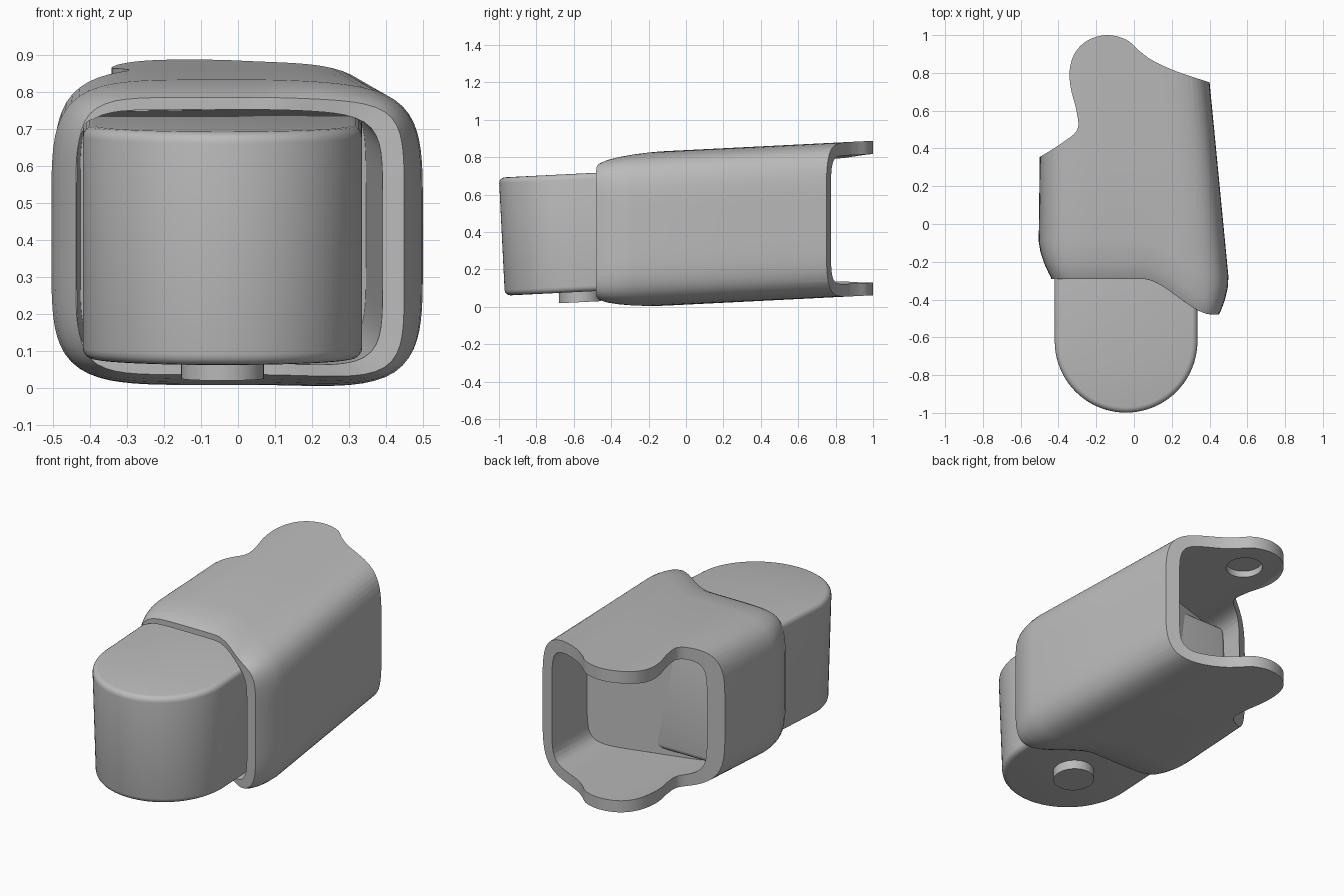
import bpy, bmesh, math
from mathutils import Vector

cube = bpy.data.objects.get("Cube")
if cube:
    bpy.data.objects.remove(cube, do_unlink=True)

grey = bpy.data.materials.new("plain grey")
grey.use_nodes = True
grey.diffuse_color = (0.5, 0.5, 0.5, 1)
grey.node_tree.nodes["Principled BSDF"].inputs["Base Color"].default_value = (0.5, 0.5, 0.5, 1)

SLOPE = 0.05   # the whole part climbs gently toward the back
SEGS = 128


def make(name, bm):
    bmesh.ops.recalc_face_normals(bm, faces=bm.faces)
    mesh = bpy.data.meshes.new(name)
    bm.to_mesh(mesh)
    bm.free()
    obj = bpy.data.objects.new(name, mesh)
    bpy.context.collection.objects.link(obj)
    mesh.materials.append(grey)
    return obj


def activate(obj):
    bpy.ops.object.select_all(action='DESELECT')
    obj.select_set(True)
    bpy.context.view_layer.objects.active = obj


def apply_modifier(obj, kind, **settings):
    mod = obj.modifiers.new(kind.lower(), kind)
    for key, value in settings.items():
        setattr(mod, key, value)
    activate(obj)
    bpy.ops.object.modifier_apply(modifier=mod.name)


def finish(obj, lean=0.0):
    for v in obj.data.vertices:
        y, z = v.co.y, v.co.z
        v.co.y = y + lean * (0.74 - z)
        v.co.z = z + SLOPE * y
    activate(obj)
    bpy.ops.object.shade_smooth_by_angle(angle=math.radians(35))


def prism(name, points, low, high):
    bm = bmesh.new()
    face = bm.faces.new([bm.verts.new((x, y, low)) for x, y in points])
    top = bmesh.ops.extrude_face_region(bm, geom=[face])["geom"]
    bmesh.ops.translate(bm, vec=(0, 0, high - low),
                        verts=[g for g in top if isinstance(g, bmesh.types.BMVert)])
    return make(name, bm)


def circle(cx, cy, r, n=48):
    return [(cx + r * math.cos(i * math.tau / n), cy + r * math.sin(i * math.tau / n))
            for i in range(n)]


def spline(points, steps=6):
    pts = [Vector(p) for p in points]
    pts = [pts[0]] + pts + [pts[-1]]
    out = []
    for a, b, c, d in zip(pts, pts[1:], pts[2:], pts[3:]):
        for i in range(steps):
            t = i / steps
            out.append((b * 2 + (c - a) * t + (a * 2 - b * 5 + c * 4 - d) * t * t
                        + (b * 3 - a - c * 3 + d) * t ** 3) / 2)
    return [tuple(p) for p in out + [pts[-1]]]


def front_lip(x):
    t = min(max((x - 0.04) / 0.38, 0), 1)
    return -0.29 - 0.19 * t * t * (3 - 2 * t)


def outer_bounds(y):
    return -0.505 + 0.016 * max(y, 0), 0.473 - 0.097 * y, 0.012, 0.838


def inner_bounds(y):
    return -0.43 + 0.03 * y, 0.365 - 0.055 * y, 0.08, 0.767


def ring(bm, bounds, power, y_at, inset_x=0.0, inset_z=0.0):
    """Rounded rectangular loop whose depth can vary with x."""
    verts = []
    for i in range(SEGS):
        a = (i + 0.5) * math.tau / SEGS
        c, s = math.cos(a), math.sin(a)
        r = (abs(c) ** power + abs(s) ** power) ** (-1 / power)
        x = 0.4 * c * r
        for _ in range(4):
            y = y_at(x)
            x0, x1, z0, z1 = bounds(y)
            x = (x0 + x1) / 2 + ((x1 - x0) / 2 - inset_x) * c * r
        verts.append(bm.verts.new((x, y, (z0 + z1) / 2 + ((z1 - z0) / 2 - inset_z) * s * r)))
    return verts


def bridge(bm, a, b):
    for i in range(SEGS):
        j = (i + 1) % SEGS
        bm.faces.new((a[i], a[j], b[j], b[i]))


def from_lip(d):
    back = 1.1
    t = min(max((d - 0.2) / 1.2, 0), 1)
    return lambda x: (front_lip(x) + d) * (1 - t) + back * t


# Hollow sleeve: tapered lip at the front, open at the back
bm = bmesh.new()
loops = []
for d, ix, iz in ((0, 0.07, 0.038), (0.03, 0.053, 0.025), (0.08, 0.03, 0.014),
                  (0.14, 0.01, 0.005), (0.2, 0, 0), (0.5, 0, 0), (0.9, 0, 0), (1.4, 0, 0)):
    loops.append(ring(bm, outer_bounds, 5 + 25 * ix, from_lip(d), ix, iz))
for d in (1.4, 0.9, 0.5, 0.2, 0):
    loops.append(ring(bm, inner_bounds, 7, from_lip(d)))
for a, b in zip(loops, loops[1:] + loops[:1]):
    bridge(bm, a, b)
sleeve = make("sleeve", bm)

# Back outline trimmed to leave the two hinge lugs
back_edge = spline([(-0.6, 0.3), (-0.49, 0.36), (-0.38, 0.43), (-0.3, 0.5), (-0.305, 0.6),
                    (-0.335, 0.72), (-0.34, 0.82), (-0.31, 0.91), (-0.24, 0.975),
                    (-0.14, 1.0), (-0.04, 0.975), (0.03, 0.915), (0.1, 0.865),
                    (0.22, 0.81), (0.4, 0.75), (0.6, 0.69)])
trim = prism("trim_cutter", back_edge + [(0.6, -0.7), (-0.6, -0.7)], -0.2, 1.1)
socket = prism("socket_cutter", circle(-0.13, 0.79, 0.1), 0.6, 0.805)
for cutter, mode in ((trim, 'INTERSECT'), (socket, 'DIFFERENCE')):
    apply_modifier(sleeve, 'BOOLEAN', object=cutter, operation=mode, solver='EXACT')
    bpy.data.objects.remove(cutter, do_unlink=True)
finish(sleeve)

# Slanted wall closing the inside of the sleeve
bm = bmesh.new()
ends = [ring(bm, inner_bounds, 7, lambda x, o=o: 0.32 + o + 0.3 * x, -0.015, -0.015)
        for o in (-0.08, 0)]
bridge(bm, *ends)
for end in ends:
    bm.faces.new(end)
finish(make("inner_wall", bm))

# Solid tongue with a round nose
cx, nose_y, r = -0.042, -0.622, 0.378
nose = [(cx + r * math.cos(a), nose_y + r * math.sin(a))
        for a in (math.pi + i * math.pi / 40 for i in range(41))]
tongue = prism("tongue", nose + [(cx + r, 0.28), (cx - r, 0.28)], 0.11, 0.741)
apply_modifier(tongue, 'BEVEL', width=0.03, segments=4, limit_method='ANGLE',
               angle_limit=math.radians(40))
finish(tongue, SLOPE)

# Hinge pin under the tongue
finish(prism("hinge_pin", circle(cx, -0.6, 0.112), 0.055, 0.13), SLOPE)
